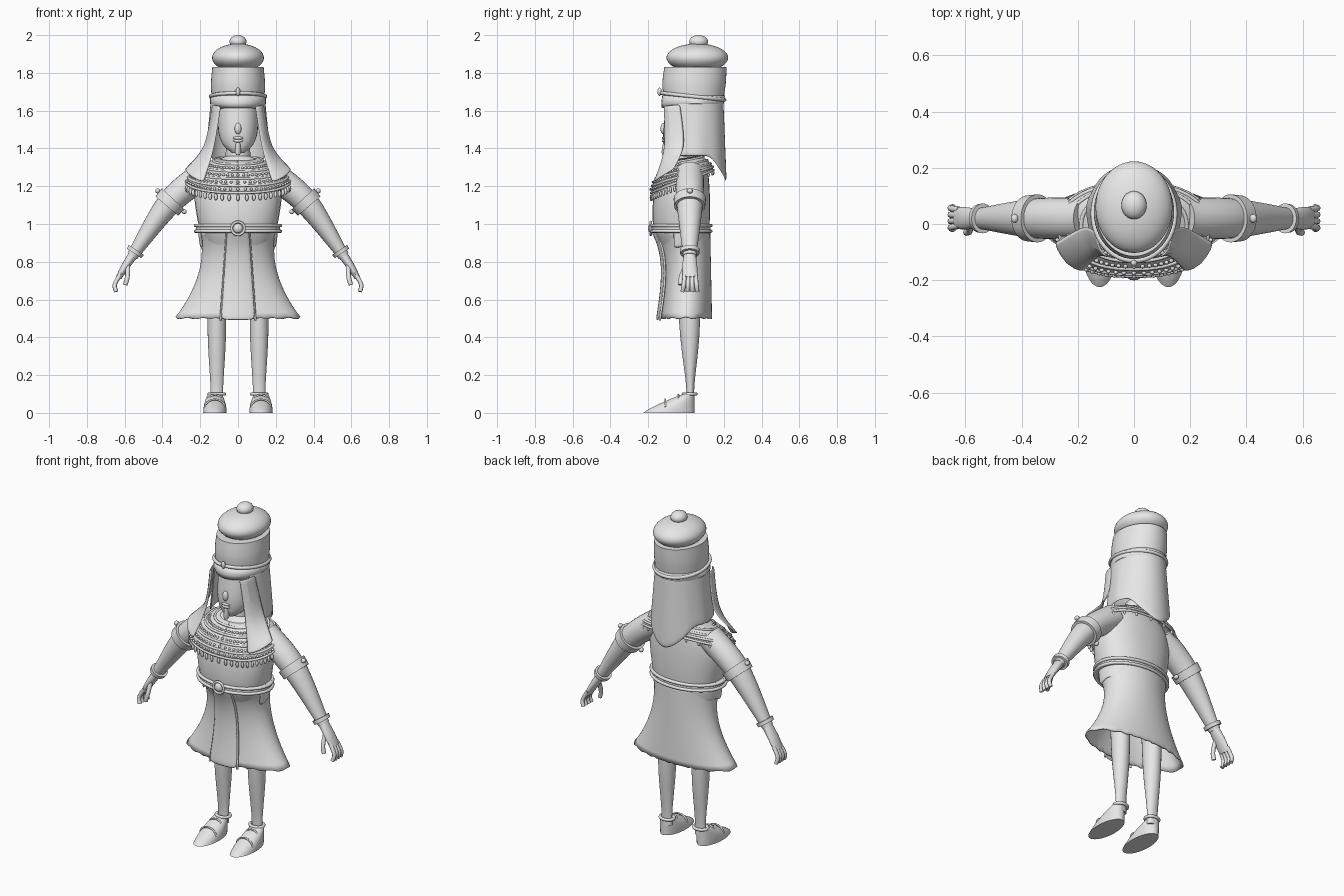
import bpy, bmesh, math
from mathutils import Vector

cube = bpy.data.objects.get("Cube")
if cube:
    bpy.data.objects.remove(cube, do_unlink=True)

clay = bpy.data.materials.new("light_grey_clay")
clay.use_nodes = True
grey = (0.8, 0.8, 0.8, 1)
clay.diffuse_color = grey
clay.node_tree.nodes["Principled BSDF"].inputs["Base Color"].default_value = grey
meshes = []
SIDES = (1, -1)


def link(name, data):
    part = bpy.data.objects.new(name, data)
    bpy.context.scene.collection.objects.link(part)
    data.materials.append(clay)
    return part


def finish(name, bm):
    bmesh.ops.recalc_face_normals(bm, faces=bm.faces)
    data = bpy.data.meshes.new(name)
    bm.to_mesh(data)
    bm.free()
    part = link(name, data)
    meshes.append(part)
    return part


def thicken(part, thickness):
    part.modifiers.new("thickness", 'SOLIDIFY').thickness = thickness


def signed_power(value, power):
    return math.copysign(abs(value) ** power, value)


def steps(count):
    return [i / count for i in range(count + 1)]


def spline(keys, count=6):
    """Smooth curve through a few key tuples of any length."""
    keys = [Vector(key) for key in keys]
    result = [keys[0]]
    last = len(keys) - 1
    for i in range(last):
        start, end = keys[i], keys[i + 1]
        leave = (end - keys[max(i - 1, 0)]) / 2
        arrive = (keys[min(i + 2, last)] - start) / 2
        for t in steps(count)[1:]:
            ease = t * t * (3 - 2 * t)
            bend = t * (1 - t)
            result.append(start + (end - start) * ease
                          + leave * bend * (1 - t) - arrive * bend * t)
    return result


def loft(name, rings, side=1, sides=32, power=1, caps=True):
    """Skin elliptical rings (x, y, z, half width, half depth) along a path."""
    bm = bmesh.new()
    centres = [Vector(ring[:3]) for ring in rings]
    loops = []
    for i, ring in enumerate(rings):
        tangent = centres[min(i + 1, len(rings) - 1)] - centres[max(i - 1, 0)]
        tangent.y = 0
        across = tangent.normalized().cross(Vector((0, 1, 0)))
        loop = []
        for k in range(sides):
            angle = math.tau * k / sides
            point = centres[i] + across * ring[3] * signed_power(math.cos(angle), power)
            point.y += ring[4] * signed_power(math.sin(angle), power)
            point.x *= side
            loop.append(bm.verts.new(point))
        loops.append(loop)
    for low, high in zip(loops, loops[1:]):
        for k in range(sides):
            bm.faces.new((low[k], low[k - 1], high[k - 1], high[k]))
    if caps:
        bm.faces.new(loops[0])
        bm.faces.new(loops[-1])
    return finish(name, bm)


def upright(spans, x=0):
    """Rings from (height, half width, front, back)."""
    return [(x, (front + back) / 2, z, width, (back - front) / 2)
            for z, width, front, back in spans]


def sheet(name, rows, thickness=0.01, soft=True):
    """Cloth panel from rows of points."""
    bm = bmesh.new()
    grid = [[bm.verts.new(point) for point in row] for row in rows]
    for upper, lower in zip(grid, grid[1:]):
        for k in range(len(upper) - 1):
            bm.faces.new((upper[k], upper[k + 1], lower[k + 1], lower[k]))
    part = finish(name, bm)
    thicken(part, thickness)
    if soft:
        part.modifiers.new("soft", 'SUBSURF').levels = 1


def tube(name, points, radius, closed=False):
    data = bpy.data.curves.new(name, 'CURVE')
    data.dimensions = '3D'
    data.bevel_depth = radius
    data.bevel_resolution = 2
    data.use_fill_caps = True
    path = data.splines.new('POLY')
    path.points.add(len(points) - 1)
    for target, point in zip(path.points, points):
        target.co = (*point, 1)
    path.use_cyclic_u = closed
    link(name, data)


def hoop(name, centre, width, depth, radius, tilt=0):
    """Closed ring around the body, rising by tilt towards the back."""
    x, y, z = centre
    angles = [math.tau * t for t in steps(48)[:-1]]
    tube(name, [(x + width * math.sin(a), y - depth * math.cos(a), z - tilt * math.cos(a))
                for a in angles], radius, True)


def blobs(name, items, segments=12):
    """Ellipsoids (centre, half sizes) in one mesh."""
    bm = bmesh.new()
    for centre, size in items:
        ball = bmesh.ops.create_uvsphere(bm, u_segments=segments, v_segments=segments // 2 + 2, radius=1)
        for vert in ball["verts"]:
            vert.co = Vector(centre) + vert.co * Vector((1, 1, 1)).length / math.sqrt(3) \
                if size is None else Vector(centre) + Vector([c * s for c, s in zip(vert.co, size)])
    return finish(name, bm)


# Torso, neck and head
loft("torso", upright(spline([(.88, .17, -.13, .11), (1, .21, -.175, .125), (1.18, .23, -.165, .125),
                              (1.3, .18, -.1, .11), (1.36, .06, -.05, .07)])), power=.9)
loft("neck", upright([(1.3, .07, -.05, .08), (1.46, .06, -.05, .08)]))
loft("head", upright(spline([(1.375, .03, -.1, -.02), (1.42, .08, -.115, .06), (1.5, .105, -.12, .13),
                             (1.66, .107, -.1, .14)])), power=.9)
blobs("nose", [((0, -.12, 1.505), (.018, .015, .03))])
blobs("lips", [((0, -.118, z), (.028, .01, .008)) for z in (1.455, 1.44)])
loft("beard", upright([(1.365, .01, -.125, -.1), (1.38, .016, -.13, -.09), (1.44, .013, -.12, -.09)]), sides=12)

# Tall hat with bulb and knob
loft("hat_crown", upright(spline([(1.64, .138, -.115, .195), (1.74, .143, -.125, .21),
                                  (1.83, .136, -.115, .215)])), sides=48)
blobs("hat_bulb", [((0, .06, 1.88), (.137, .163, .075))], 48)
blobs("hat_knob", [((0, .067, 1.965), (.045, .05, .035))], 32)
hoop("hat_band", (0, .037, 1.675), .145, .167, .01, -.018)
blobs("brow_ornament", [((0, -.14, 1.7), (.012, .012, .022))])

# Headcloth: brow band, back drape and side lappets
brow = loft("headcloth_brow", upright([(1.615, .12, -.122, .18), (1.64, .143, -.125, .195),
                                       (1.68, .14, -.12, .2)]), caps=False)
thicken(brow, .006)


def drape_point(t, angle):
    hem = 1.225 + .135 * min(1, abs(angle)) ** 1.6
    width = .143 + .03 * t + .004 * t * math.cos(9 * angle)
    depth = .163 + .018 * t
    return (width * math.sin(angle), .035 + depth * math.cos(angle), 1.67 + (hem - 1.67) * t)


sheet("headcloth_drape", [[drape_point(t, 2.2 * (2 * u - 1)) for u in steps(24)] for t in steps(8)])
for side in SIDES:
    inner = spline([(.09, -.122, 1.63), (.13, -.122, 1.4), (.18, -.175, 1.22)])
    outer = spline([(.14, -.03, 1.64), (.185, -.01, 1.42), (.29, -.07, 1.29)])
    rows = []
    for near, far in zip(inner, outer):
        fold = (near + far) / 2 + Vector((.01, -.03, -.01))
        rows.append([(p.x * side, p.y, p.z) for p in (near, fold, far)])
    sheet("lappet", rows)


# Broad beaded collar
def collar(t, angle, out=0):
    spread = math.sin(t * math.pi / 2)
    width = .1 + .175 * spread + out
    depth = .08 + .085 * spread + out
    return Vector((width * signed_power(math.sin(angle), .85),
                   -.02 * spread - depth * signed_power(math.cos(angle), .85),
                   1.35 - .125 * t - (.015 + .045 * t) * math.cos(angle)))


around = [math.tau * t for t in steps(64)]
sheet("collar", [[collar(t, angle) for angle in around] for t in steps(8)], soft=False)
beads = []
for row in range(5):
    tube("collar_ridge", [collar((row + .5) / 4.5, angle) for angle in around[:-1]], .007, True)
for row in range(4):
    beads += [(collar((row + 1) / 4.5, k / 10, .004), (.008, .007, .007)) for k in range(-14, 15)]
for k in range(-13, 14):
    beads.append((collar(1, k / 8) - Vector((0, 0, .026)), (.009, .007, .018)))
for k in range(-3, 4):
    beads.append((collar(1, math.pi + k * .3) - Vector((0, 0, .014)), (.008, .006, .012)))
blobs("collar_beads", beads)

# Belt, buckle and hip sash
loft("belt", upright([(z, .222, -.18, .13) for z in (.955, 1)]), sides=48)
for z in (.962, .992):
    hoop("belt_edge", (0, -.025, z), .225, .157, .009)
blobs("buckle", [((0, -.185, .977), (.026, .016, .026))])
tube("buckle_rim", [(.034 * math.cos(a), -.186, .977 + .034 * math.sin(a)) for a in around[:-1]], .007, True)


def sash_point(t, angle):
    shrink = 1 - .05 * t
    return (.213 * shrink * math.sin(angle), -.02 + .15 * shrink * math.cos(angle),
            .965 - t * (.085 + .008 * math.cos(7 * angle)))


sheet("hip_sash", [[sash_point(t, 1.9 * (2 * u - 1)) for u in steps(28)] for t in steps(3)])


# Flared skirt and front panel, both following one front profile
def skirt_front(t):
    return -.09 - .035 * t * t - .075 * (1 - t) ** 4


def skirt_width(t):
    return .165 + .16 * t ** 2.2 + .035 * (1 - t) ** 4


skirt = loft("skirt", upright([(.97 - .47 * t, skirt_width(t), skirt_front(t), .12 + .01 * t)
                               for t in steps(16)]), sides=96, caps=False)
for vert in skirt.data.vertices:
    if vert.co.z < .51:
        vert.co.z += .004 * math.cos(24 * math.atan2(vert.co.y, vert.co.x))
thicken(skirt, .008)


def panel_point(t, across):
    return (across * (.058 + .034 * t), skirt_front(t) - .014 - .012 * t + .012 * across ** 2, .97 - .48 * t)


sheet("front_panel", [[panel_point(t, u) for u in (-1, -.5, 0, .5, 1)] for t in steps(10)])
for side in SIDES:
    tube("panel_edge", [panel_point(t, side) for t in steps(10)], .006)

for side in SIDES:
    # Arm, with bands grown from its own rings
    arm = spline([(.17, .02, 1.27, .075, .075), (.36, .02, 1.115, .066, .07), (.56, .02, .83, .03, .035)], 12)
    loft("arm", arm, side, 24)
    for name, first, last in (("sleeve_band", 11, 14), ("bracelet", 22, 24)):
        grow = Vector((0, 0, 0, .014, .014))
        loft(name, [ring + grow for ring in arm[first:last]], side)
    for swing in SIDES:
        stud = Vector((.355, .02, 1.12)) + Vector((.07, 0, .055)) * swing
        blobs("armband_stud", [((stud.x * side, stud.y, stud.z), (.013, .016, .013))])

    # Hand
    loft("palm", spline([(.55, .02, .845, .026, .032), (.6, .02, .77, .021, .04),
                         (.632, .022, .715, .015, .038)]), side, 16)
    for finger in range(4):
        root, tip = -.006 + .019 * finger, -.018 + .026 * finger
        path = spline([(.622, root, .735), (.652, (root + tip) / 2, .68), (.645, tip, .642)])
        tube("finger", [(x * side, y, z) for x, y, z in path], .0115)
    path = spline([(.583, 0, .785), (.586, -.025, .72), (.597, -.03, .678)])
    tube("thumb", [(x * side, y, z) for x, y, z in path], .0125)

    # Leg and shoe
    loft("leg", upright(spline([(.7, .05, -.05, .08), (.4, .048, -.03, .07), (.15, .034, 0, .045),
                                (.06, .034, 0, .045)]), .112), side, 24)
    hoop("anklet", (side * .112, .02, .1), .041, .033, .009)
    loft("shoe", upright([(.1 * t, .062 - .025 * t * t, -.225 + .21 * t ** 1.25, .045)
                          for t in steps(8)], .122), side)
    for y, height, width in ((-.11, .065, .056), (-.04, .09, .053)):
        tube("shoe_strap", [(side * .122 + width * math.cos(math.pi * t), y,
                             .006 + height * math.sin(math.pi * t) ** .7)
                            for t in steps(12)[1:-1]], .005)

# Smooth shading with kept edges
bpy.ops.object.select_all(action='DESELECT')
for part in meshes:
    part.select_set(True)
bpy.context.view_layer.objects.active = meshes[0]
bpy.ops.object.shade_smooth_by_angle(angle=math.radians(45))
